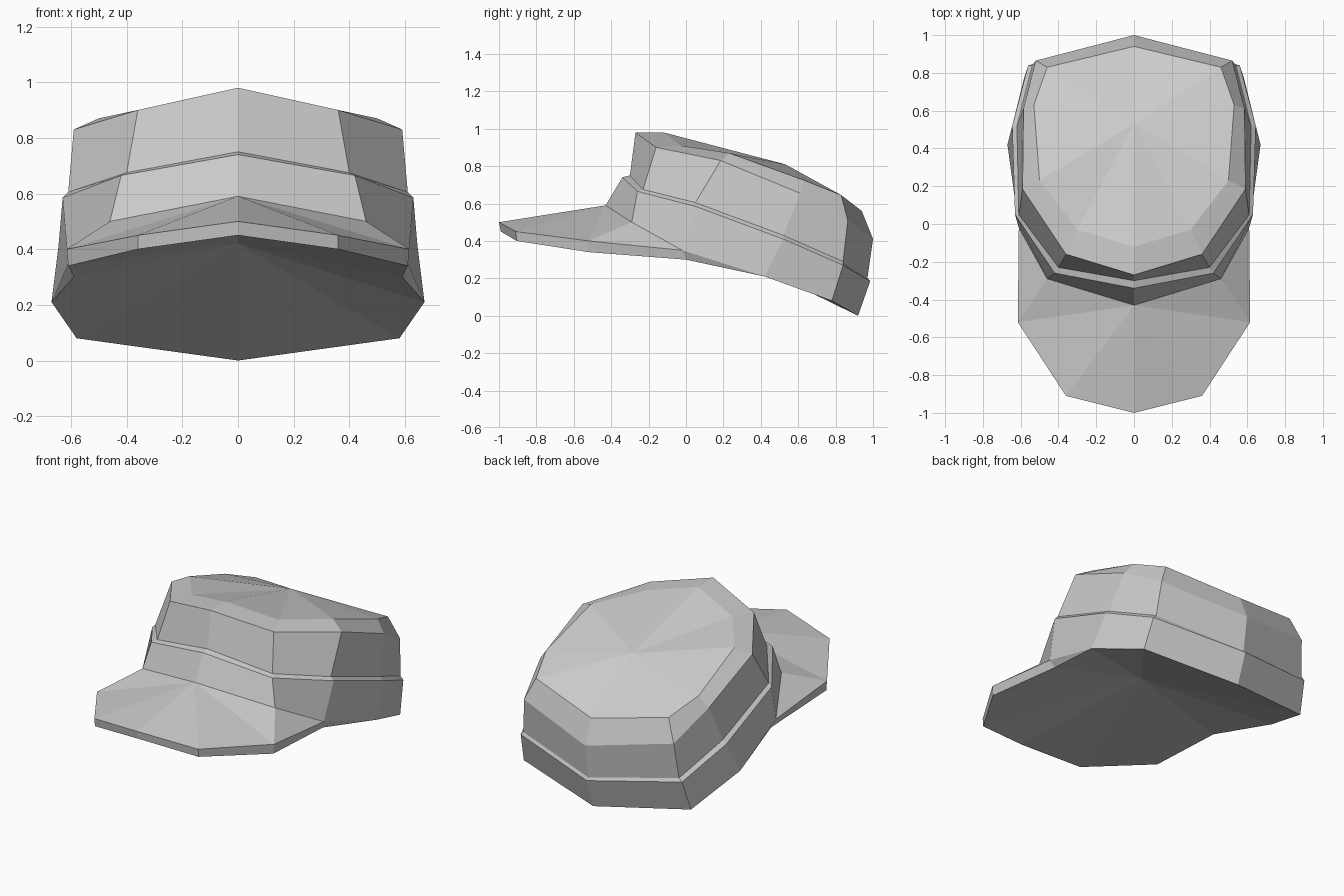
import bpy

# Remove the default object only
old = bpy.data.objects.get("Cube")
if old:
    bpy.data.objects.remove(old, do_unlink=True)

# Single cloth material
cloth = bpy.data.materials.new("light grey cloth")
cloth.use_nodes = True
GREY = (0.6, 0.6, 0.6, 1.0)
cloth.diffuse_color = GREY
cloth.node_tree.nodes["Principled BSDF"].inputs["Base Color"].default_value = GREY


def loft(lower, upper):
    """Wall faces between two half rings running from front to back."""
    return [(lower[i], lower[i + 1], upper[i + 1], upper[i])
            for i in range(len(lower) - 1)]


def fan(ring, centre, down=False):
    """Triangles from a half ring to one centre point."""
    faces = [(a, b, centre) for a, b in zip(ring, ring[1:])]
    return [f[::-1] for f in faces] if down else faces


def build_part(name, polygons):
    """Make a mesh from half-model polygons and mirror it across x."""
    verts = sorted({p for poly in polygons for p in poly})
    index = {p: i for i, p in enumerate(verts)}
    mesh = bpy.data.meshes.new(name)
    mesh.from_pydata(verts, [], [[index[p] for p in poly] for poly in polygons])
    mesh.materials.append(cloth)
    obj = bpy.data.objects.new(name, mesh)
    bpy.context.scene.collection.objects.link(obj)
    mirror = obj.modifiers.new("Mirror", "MIRROR")
    mirror.use_axis[0] = True
    mirror.use_clip = True
    return obj


# Half rings of the cap, each from front centre round to back centre
hem = [(0, -.43, .59), (.46, -.29, .5), (.61, -.02, .35),
       (.67, .42, .21), (.58, .78, .08), (0, .92, 0)]
band_edge = [(0, -.34, .74), (.42, -.26, .665), (.63, .05, .585),
             (.645, .52, .41), (.56, .84, .27), (0, .985, .185)]
band_inner = [(0, -.3, .75), (.4, -.23, .675), (.61, .05, .605),
              (.62, .52, .43), (.54, .84, .29), (0, .97, .2)]
wall_top = [(0, -.27, .98), (.36, -.16, .9), (.59, .185, .83),
            (.585, .61, .655), (.52, .865, .51), (0, 1, .41)]
roof_edge = [(0, -.12, .98), (.3, -.03, .91), (.5, .23, .87),
             (.53, .63, .725), (.46, .83, .645), (0, .94, .56)]
roof_centre = (0, .53, .81)

# Outer brim edge, top and bottom, ending where it meets the hem
brim_top = [(0, -1, .5), (.36, -.91, .45), (.615, -.52, .4), hem[2]]
brim_bottom = [(0, -.99, .45), (.36, -.905, .4), (.61, -.52, .34), (.59, 0, .3)]
inside_centre = (0, .06, .42)

# Head band with its narrow ledge
build_part("head_band", loft(hem, band_edge) + loft(band_edge, band_inner)
           + [(brim_bottom[3], hem[3], hem[2])])

# Crown wall, chamfer and shallow roof
build_part("crown", loft(band_inner, wall_top) + loft(wall_top, roof_edge)
           + fan(roof_edge, roof_centre))

# Brim top and rim
build_part("brim", loft(brim_bottom, brim_top) + fan(brim_top[:3], hem[0])
           + [(brim_top[2], hem[1], hem[0]), (brim_top[2], hem[2], hem[1])])

# Closed underside of brim and cap
build_part("underside", fan(brim_bottom + hem[3:], inside_centre, down=True))
